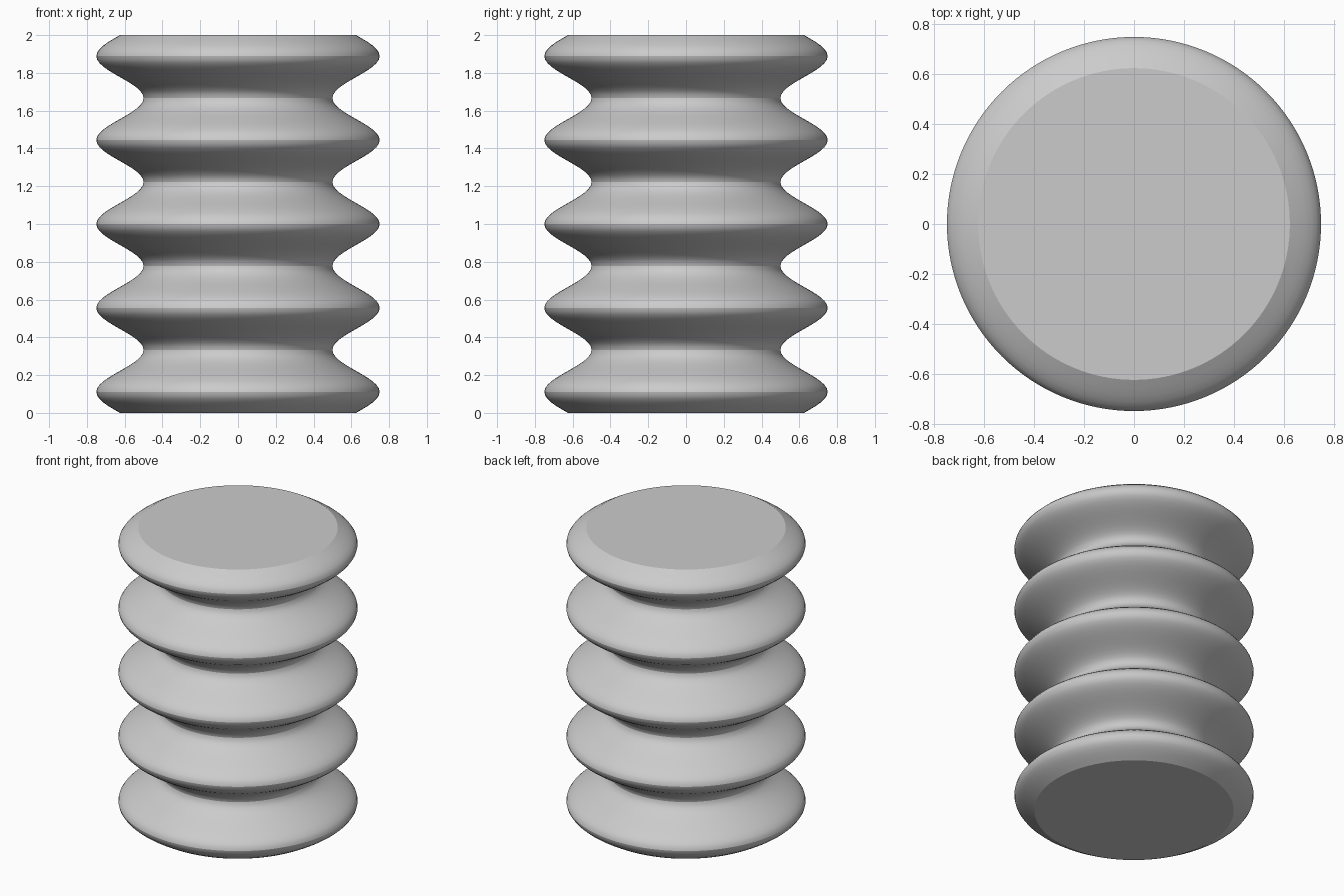
import bpy, bmesh, math

cube = bpy.data.objects.get("Cube")
if cube:
    bpy.data.objects.remove(cube)

HEIGHT, WAVES = 2.0, 4.5
MEAN_RADIUS, RIPPLE = 0.625, 0.125
RINGS, SIDES = 108, 128

grey = bpy.data.materials.new("plain grey")
grey.use_nodes = True
colour = (0.6, 0.6, 0.6, 1)
grey.diffuse_color = colour
grey.node_tree.nodes["Principled BSDF"].inputs["Base Color"].default_value = colour

# Rippled column: a sine profile swept around the z axis
bm = bmesh.new()
rings = []
for i in range(RINGS + 1):
    t = i / RINGS
    r = MEAN_RADIUS + RIPPLE * math.sin(math.tau * WAVES * t)
    rings.append([bm.verts.new((r * math.cos(math.tau * k / SIDES),
                                r * math.sin(math.tau * k / SIDES),
                                HEIGHT * t)) for k in range(SIDES)])
for low, high in zip(rings, rings[1:]):
    for k in range(SIDES):
        n = (k + 1) % SIDES
        bm.faces.new((low[k], low[n], high[n], high[k]))

# Flat end caps
bm.faces.new(rings[0][::-1])
bm.faces.new(rings[-1])

mesh = bpy.data.meshes.new("rippled_column")
bm.to_mesh(mesh)
bm.free()
mesh.materials.append(grey)
column = bpy.data.objects.new("rippled_column", mesh)
bpy.context.collection.objects.link(column)

# Smooth ripples with crisp rims at the caps
bpy.ops.object.select_all(action='DESELECT')
column.select_set(True)
bpy.context.view_layer.objects.active = column
bpy.ops.object.shade_smooth_by_angle(angle=math.radians(25))
